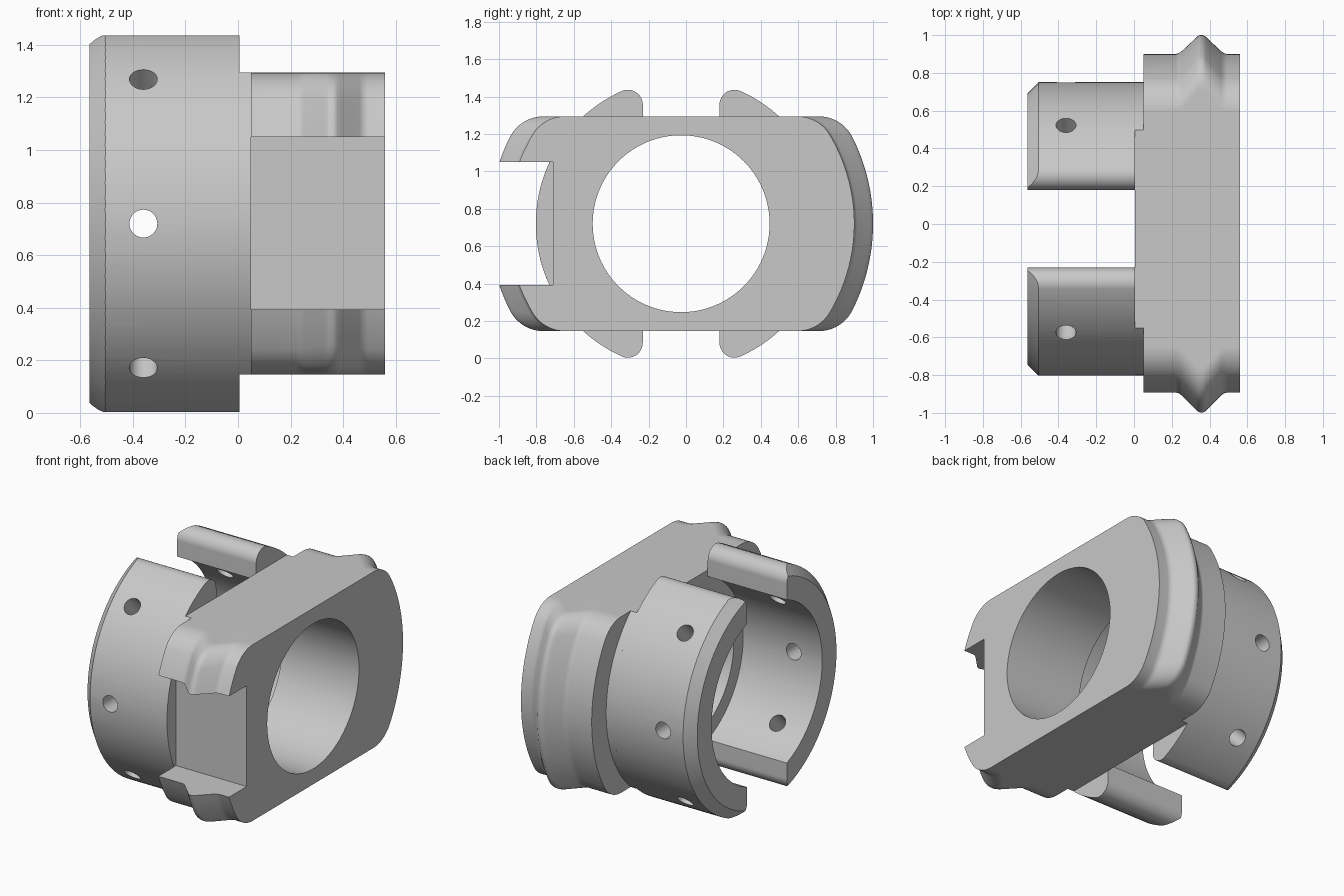
import bpy
import bmesh
from math import sin, cos, pi, atan2, sqrt, asin
from mathutils import Vector

AXIS_Y, AXIS_Z = -0.026, 0.72      # main axis runs along x
R_BORE, R_JAW_IN, R_JAW = 0.473, 0.57, 0.777
HALF_H = 0.574                     # half height of the flattened body

cube = bpy.data.objects.get("Cube")
if cube:
    bpy.data.objects.remove(cube, do_unlink=True)

grey = bpy.data.materials.new("plain grey")
grey.use_nodes = True
grey.diffuse_color = (0.58, 0.58, 0.58, 1)
for node in grey.node_tree.nodes:
    if node.type == 'BSDF_PRINCIPLED':
        node.inputs["Base Color"].default_value = (0.58, 0.58, 0.58, 1)


def arc(cy, cz, r, a, b, n):
    """Points on an arc from angle a to b."""
    return [(cy + r * cos(a + (b - a) * i / n), cz + r * sin(a + (b - a) * i / n))
            for i in range(n + 1)]


def loft(name, sections):
    """Solid from (x, outline) sections that share a point count."""
    bm = bmesh.new()
    rings = [[bm.verts.new((x, AXIS_Y + y, AXIS_Z + z)) for y, z in pts]
             for x, pts in sections]
    n = len(rings[0])
    for r0, r1 in zip(rings, rings[1:]):
        for i in range(n):
            j = (i + 1) % n
            bm.faces.new((r0[i], r0[j], r1[j], r1[i]))
    bm.faces.new(rings[0])
    bm.faces.new(rings[-1])
    bmesh.ops.recalc_face_normals(bm, faces=bm.faces)
    mesh = bpy.data.meshes.new(name)
    bm.to_mesh(mesh)
    bm.free()
    mesh.materials.append(grey)
    ob = bpy.data.objects.new(name, mesh)
    bpy.context.collection.objects.link(ob)
    return ob


def circle(r, n=96):
    return arc(0, 0, r, 0, 2 * pi, n)[:-1]


def rod(name, direction, r, length, x):
    """Cylinder cutter through the main axis at x."""
    bpy.ops.mesh.primitive_cylinder_add(vertices=40, radius=r, depth=length,
                                        location=(x, AXIS_Y, AXIS_Z))
    ob = bpy.context.object
    ob.name = name
    ob.rotation_mode = 'QUATERNION'
    ob.rotation_quaternion = Vector((0, 0, 1)).rotation_difference(Vector(direction))
    return ob


def apply_booleans(ob, steps):
    for cutter, op in steps:
        cutter.hide_render = True
        mod = ob.modifiers.new("cut", 'BOOLEAN')
        mod.object, mod.operation, mod.solver = cutter, op, 'EXACT'
    bpy.context.view_layer.update()
    graph = bpy.context.evaluated_depsgraph_get()
    mesh = bpy.data.meshes.new_from_object(ob.evaluated_get(graph))
    ob.modifiers.clear()
    ob.data = mesh
    mesh.materials.clear()
    mesh.materials.append(grey)
    for poly in mesh.polygons:
        poly.material_index = 0


def body_outline(radius, fillet=0.2):
    """Circle flattened top and bottom, with rounded corners."""
    cz = HALF_H - fillet
    cy = sqrt((radius - fillet) ** 2 - cz ** 2)
    phi = atan2(cz, cy)
    half = (arc(cy, cz, fillet, pi / 2, phi, 12)
            + arc(0, 0, radius, phi, -phi, 36)[1:-1]
            + arc(cy, -cz, fillet, -phi, -pi / 2, 12))
    return half + [(-y, -z) for y, z in half]


# Body: flattened disc with a ridge round its rim
ridge = [(-0.137, 0), (-0.12, 0.004), (-0.105, 0.014), (-0.035, 0.08),
         (-0.02, 0.094), (-0.008, 0.1)]
rim = ([(0.05, 0)] + [(0.357 + x, h) for x, h in ridge]
       + [(0.357 - x, h) for x, h in reversed(ridge)] + [(0.56, 0)])
body = loft("body", [(x, body_outline(0.926 + h)) for x, h in rim])

# Bore and the front notch
bore = loft("bore_cutter", [(-1, circle(R_BORE)), (1, circle(R_BORE))])
notch = loft("notch_cutter", [(x, [(-2, -0.327), (-0.684, -0.327),
                                   (-0.684, 0.33), (-2, 0.33)]) for x in (-1, 1)])
apply_booleans(body, [(bore, 'DIFFERENCE'), (notch, 'DIFFERENCE')])

# Thin collar between body and jaws
a = asin(HALF_H / R_JAW)
half = arc(0, 0, R_JAW, a, -a, 32)
collar_outline = half + [(-y, -z) for y, z in half]
collar = loft("collar", [(x, collar_outline) for x in (0.005, 0.05)])
apply_booleans(collar, [(bore, 'DIFFERENCE')])

# Jaws: two curved arms with rounded tips, chamfered end and cross holes
SLOT, TIP = 0.205, 0.08
tip_z = sqrt((R_JAW - TIP) ** 2 - (SLOT + TIP) ** 2)
phi = atan2(tip_z, SLOT + TIP)
inner = atan2(sqrt(R_JAW_IN ** 2 - SLOT ** 2), SLOT)
jaw_outline = (arc(0, 0, R_JAW_IN, -inner, inner, 48)
               + arc(SLOT + TIP, tip_z, TIP, pi, phi, 12)
               + arc(0, 0, R_JAW, phi, -phi, 48)[1:-1]
               + arc(SLOT + TIP, -tip_z, TIP, -phi, -pi, 12))
chamfer = loft("chamfer_cutter", [(-0.6, circle(0.682)), (-0.5, circle(0.782)),
                                  (0.1, circle(0.79))])
holes = [rod("hole_cutter", (0, cos(t), sin(t)), 0.053, 3, -0.36)
         for t in (0, pi / 4, -pi / 4)]
jaws = []
for name, side in (("back_jaw", 1), ("front_jaw", -1)):
    pts = [(side * y, z) for y, z in jaw_outline]
    jaw = loft(name, [(-0.565, pts), (0.005, pts)])
    apply_booleans(jaw, [(chamfer, 'INTERSECT')] + [(h, 'DIFFERENCE') for h in holes])
    jaws.append(jaw)

for cutter in [bore, notch, chamfer] + holes:
    bpy.data.objects.remove(cutter, do_unlink=True)

# Smooth shading with crisp edges
bpy.ops.object.select_all(action='DESELECT')
for ob in [body, collar] + jaws:
    ob.select_set(True)
    bpy.context.view_layer.objects.active = ob
bpy.ops.object.shade_smooth_by_angle(angle=pi / 6)
for ob in [body, collar] + jaws:
    mod = ob.modifiers.new("flat_weighting", 'WEIGHTED_NORMAL')
    mod.keep_sharp = True
